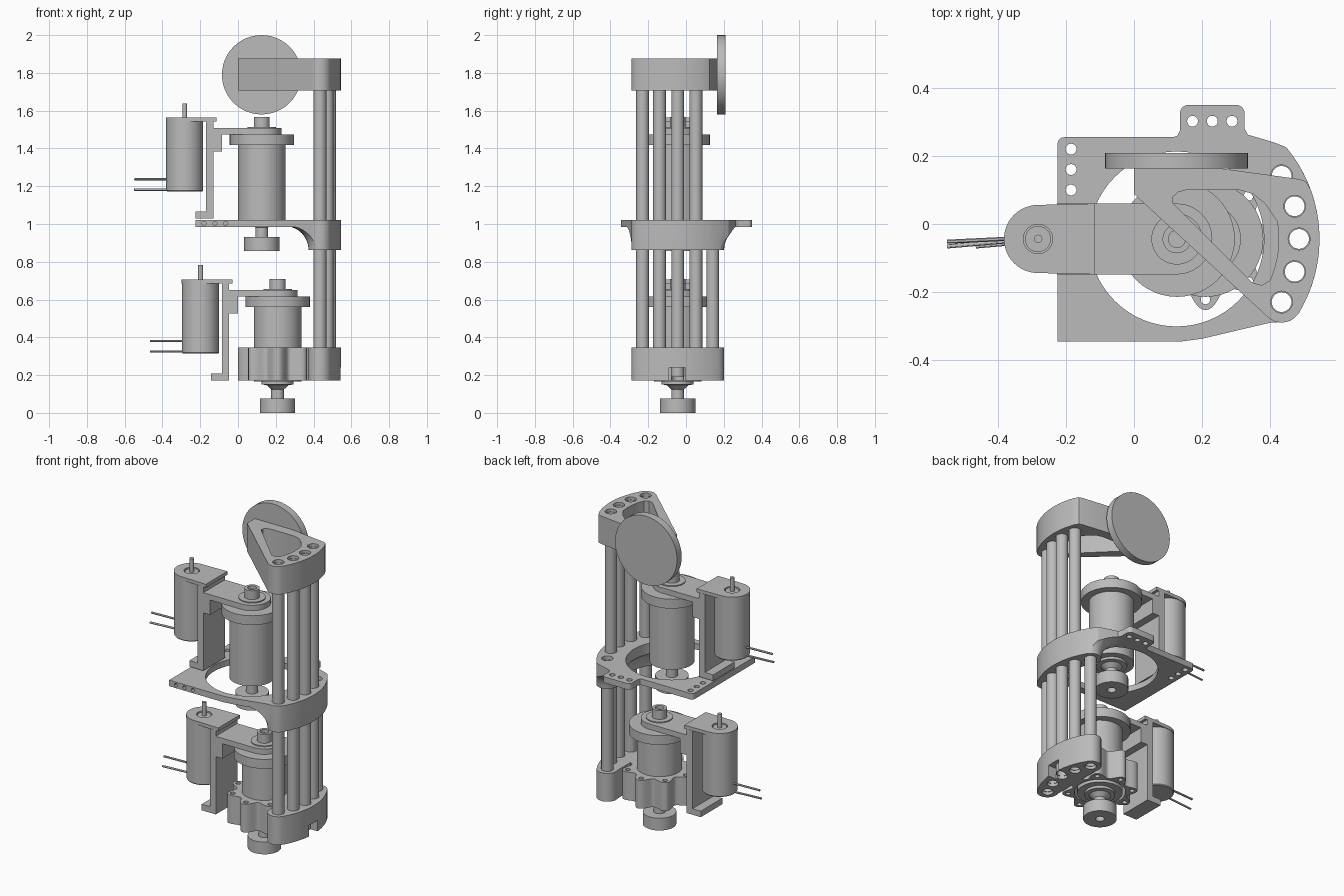
import bpy, bmesh
from math import sin, cos, pi, radians, sqrt
from mathutils import Matrix, Vector

if "Cube" in bpy.data.objects:
    bpy.data.objects.remove(bpy.data.objects["Cube"], do_unlink=True)

grey = bpy.data.materials.new("machined_grey")
grey.use_nodes = True
colour = (0.5, 0.5, 0.5, 1)
grey.diffuse_color = colour
grey.node_tree.nodes["Principled BSDF"].inputs["Base Color"].default_value = colour

AXIS = Vector((0.125, -0.044))          # centre of the tube arc
TUBE_R = 0.36
TUBE_ANGLES = [-31, -15.5, 0, 15.5, 31]


def polar(r, deg, c=AXIS):
    return (c[0] + r * cos(radians(deg)), c[1] + r * sin(radians(deg)))


def arc(r, a, b, n=16, c=AXIS):
    return [polar(r, a + (b - a) * i / n, c) for i in range(n + 1)]


def finish(name, bm):
    bmesh.ops.remove_doubles(bm, verts=bm.verts, dist=1e-5)
    bmesh.ops.recalc_face_normals(bm, faces=bm.faces)
    mesh = bpy.data.meshes.new(name)
    bm.to_mesh(mesh)
    bm.free()
    mesh.materials.append(grey)
    ob = bpy.data.objects.new(name, mesh)
    bpy.context.collection.objects.link(ob)
    return ob


def loft(bm, layers):
    """Closed solid through a list of (outline, z) layers."""
    rings = [[bm.verts.new((x, y, z)) for x, y in pts] for pts, z in layers]
    n = len(rings[0])
    for lo, hi in zip(rings, rings[1:]):
        for i in range(n):
            j = (i + 1) % n
            bm.faces.new((lo[i], lo[j], hi[j], hi[i]))
    bm.faces.new(rings[0][::-1])
    bm.faces.new(rings[-1])


def prism(name, *parts):
    """Solid made of extruded (outline, bottom, top) parts."""
    bm = bmesh.new()
    for pts, z0, z1 in parts:
        loft(bm, [(pts, z0), (pts, z1)])
    return finish(name, bm)


def disc(r, c, n=32):
    return arc(r, 0, 360 - 360 / n, n - 1, c)


def lathe(name, profile, loc, closed=False, n=48):
    bm = bmesh.new()
    pts = [(r, z) for r, z in profile]
    cols = [[bm.verts.new((r * cos(2 * pi * k / n), r * sin(2 * pi * k / n), z)) for r, z in pts]
            for k in range(n)]
    m = len(pts)
    for k in range(n):
        a, b = cols[k], cols[(k + 1) % n]
        for i in range(m if closed else m - 1):
            j = (i + 1) % m
            bm.faces.new((a[i], b[i], b[j], a[j]))
    bmesh.ops.dissolve_degenerate(bm, dist=1e-6, edges=bm.edges)
    ob = finish(name, bm)
    ob.location = loc
    return ob


def rod(name, start, end, r):
    a, b = Vector(start), Vector(end)
    bm = bmesh.new()
    rot = (b - a).to_track_quat("Z", "Y").to_matrix().to_4x4()
    bmesh.ops.create_cone(bm, cap_ends=True, segments=48 if r > 0.02 else 12, radius1=r, radius2=r,
                          depth=(b - a).length, matrix=Matrix.Translation((a + b) / 2) @ rot)
    return finish(name, bm)


def boolean(ob, tool, mode):
    mod = ob.modifiers.new("cut", "BOOLEAN")
    mod.operation, mod.object, mod.solver = mode, tool, "EXACT"
    deps = bpy.context.evaluated_depsgraph_get()
    mesh = bpy.data.meshes.new_from_object(ob.evaluated_get(deps))
    ob.modifiers.clear()
    ob.data = mesh
    bpy.data.objects.remove(tool, do_unlink=True)


def box(x0, x1, y0, y1):
    return [(x0, y0), (x1, y0), (x1, y1), (x0, y1)]


def band(w):
    """Rounded crescent following the tube arc."""
    lo, hi = polar(TUBE_R, -31), polar(TUBE_R, 31)
    return (arc(TUBE_R + w, -31, 31) + arc(w, 31, 211, 12, hi)[1:]
            + arc(TUBE_R - w, 31, -31)[1:] + arc(w, 149, 329, 12, lo)[1:-1])


def tube_holes(angles):
    return [(disc(0.032, polar(TUBE_R, a)), 0, 2) for a in angles]


# Tubes joining the three plates
for i, a in enumerate(TUBE_ANGLES):
    top = 1.0 if i == 4 else 1.86
    lathe(f"tube_{i + 1}", [(0.034, 0.19), (0.034, top), (0.029, top), (0.029, 0.19)],
          (*polar(TUBE_R, a), 0), closed=True, n=32)

# Base: scalloped motor seat joined to the tube block
SEAT = (0.21, -0.044)
wave = [polar(0.183 + 0.026 * cos(radians(8 * t)), t, SEAT) for t in range(0, 360, 3)]
lo, hi = polar(TUBE_R, -31), polar(TUBE_R, 31)
block = arc(0.42, -31, 31) + arc(0.06, 31, 200, 12, hi)[1:] + arc(0.06, 160, 329, 12, lo)[:-1]
base = prism("base", (wave, 0.172, 0.345))
boolean(base, prism("block", (block, 0.172, 0.345)), "UNION")
screws = [(disc(0.014, polar(0.178, t, SEAT), 16), 0, 1) for t in range(45, 316, 45)]
boolean(base, prism("holes", *tube_holes(TUBE_ANGLES), *screws), "DIFFERENCE")
boolean(base, prism("bore", (disc(0.142, SEAT, 48), 0, 0.32)), "DIFFERENCE")
boolean(base, prism("notch", (box(0.49, 0.6, -0.09, -0.005), 0.1, 0.24)), "DIFFERENCE")

# Middle plate: thin sheet with a tab, and a filleted rim below it
sheet = ([(-0.225, -0.345), (0.14, -0.345), (0.2, -0.337), (0.4, -0.29)]
         + arc(0.06, 260, 329, 6, lo) + arc(0.42, -28, 40, 18)
         + [(0.41, 0.24), (0.36, 0.255), (0.335, 0.262), (0.325, 0.28)]
         + arc(0.025, 0, 90, 5, (0.3, 0.325)) + arc(0.025, 90, 180, 5, (0.16, 0.325))
         + [(0.135, 0.275), (0.128, 0.26), (0.115, 0.255)]
         + arc(0.02, 90, 180, 4, (-0.205, 0.235)))
plate = prism("middle_plate", (sheet, 0.985, 1.022))
bm = bmesh.new()
layers = []
for i in range(9):
    t = radians(90 * i / 8)
    layers.append((band(0.06 + 0.12 * (1 - cos(t))), 0.862 + 0.125 * sin(t)))
loft(bm, layers + [(layers[-1][0], 1.01)])
rim = finish("rim", bm)
boolean(rim, prism("trim", (sheet, 0.8, 1.022)), "INTERSECT")
boolean(plate, rim, "UNION")
boolean(plate, prism("opening", (disc(0.257, AXIS, 64), 0.5, 1.5)), "DIFFERENCE")
small = [(-0.185, y) for y in (0.1, 0.16, 0.22)] + [(x, 0.302) for x in (0.172, 0.23, 0.288)]
boolean(plate, prism("holes", *tube_holes(TUBE_ANGLES),
                     *[(disc(0.016, p, 20), 0.5, 1.5) for p in small]), "DIFFERENCE")
for x in (-0.18, -0.122, -0.065):
    boolean(plate, rod("drill", (x, -0.4, 1.003), (x, -0.29, 1.003), 0.011), "DIFFERENCE")

# Top cap with triangular window
cap_outline = ([(0, 0.168), (0, 0.088)] + arc(0.06, 228, 329, 10, lo)
               + arc(0.42, -28, 20, 14) + [(0.505, 0.125), (0.485, 0.132), (0.22, 0.168)])
window = ([(0.113, 0.062), (0.115, 0.08), (0.13, 0.094), (0.155, 0.1), (0.31, 0.1), (0.35, 0.088),
           (0.385, 0.06)] + arc(0.3, 10, -24, 10) + [(0.375, -0.18), (0.348, -0.172)])
cap = prism("top_cap", (cap_outline, 1.706, 1.877))
boolean(cap, prism("cut", (window, 1.5, 2), *tube_holes(TUBE_ANGLES[:4])), "DIFFERENCE")

# Round disc behind the cap
rod("round_disc", (0.125, 0.163, 1.79), (0.125, 0.208, 1.79), 0.21).data.update()


# One spindle, bracket and small motor; used on both levels
def drive_unit(level, dx, dz):
    def place(ob):
        ob.location += Vector((dx, 0, dz))
        return ob

    spindle = [(0, 0.03), (0.025, 0.03), (0.025, 0), (0.093, 0), (0.093, 0.075), (0.034, 0.075),
               (0.034, 0.125), (0.06, 0.148), (0.085, 0.15), (0.085, 0.165), (0.126, 0.165),
               (0.126, 0.56), (0.17, 0.56), (0.17, 0.617), (0.075, 0.617), (0.075, 0.656),
               (0.042, 0.656), (0.042, 0.71), (0.025, 0.71), (0.025, 0.69), (0, 0.69)]
    place(lathe(level + "_spindle", spindle, (*SEAT, 0)))

    y0, y1 = -0.148, 0.06
    arm = [(-0.05, y0)] + arc(0.104, -90, 90, 24, SEAT) + [(-0.05, y1)]
    place(prism(level + "_arm", (arm, 0.617, 0.65)))
    place(prism(level + "_bracket_post", (box(-0.086, -0.047, y0, y1), 0.172, 0.687)))
    place(prism(level + "_bracket_block", (box(-0.086, -0.001, y0, y1), 0.526, 0.65)))
    place(prism(level + "_bracket_foot", (box(-0.142, -0.047, y0, y1), 0.172, 0.209)))

    motor = (-0.198, -0.044)
    mount = [(-0.03, y1), *arc(0.1, 90, 270, 24, motor), (-0.03, y0)]
    mount_plate = prism(level + "_motor_mount", (mount, 0.685, 0.706))
    boolean(mount_plate, prism("hole", (disc(0.043, motor), 0.5, 0.8)), "DIFFERENCE")
    place(mount_plate)
    body = [(0, 0.315), (0.094, 0.315), (0.098, 0.32), (0.098, 0.69), (0.038, 0.69),
            (0.038, 0.7), (0.0125, 0.7), (0.0125, 0.782), (0, 0.782)]
    place(lathe(level + "_small_motor", body, (*motor, 0)))
    for i, z in enumerate((0.325, 0.38)):
        s = 0.014 * i
        place(rod(f"{level}_wire_{i + 1}", (-0.28, -0.05 + s / 2, z), (-0.465, -0.066 + s, z), 0.006))


drive_unit("lower", 0, 0)
drive_unit("upper", -0.084, 0.857)

# Smooth shading with crisp edges
for ob in list(bpy.context.scene.objects):
    if ob.type == "MESH":
        bpy.ops.object.select_all(action="DESELECT")
        ob.select_set(True)
        bpy.context.view_layer.objects.active = ob
        bpy.ops.object.shade_smooth_by_angle(angle=radians(30))
